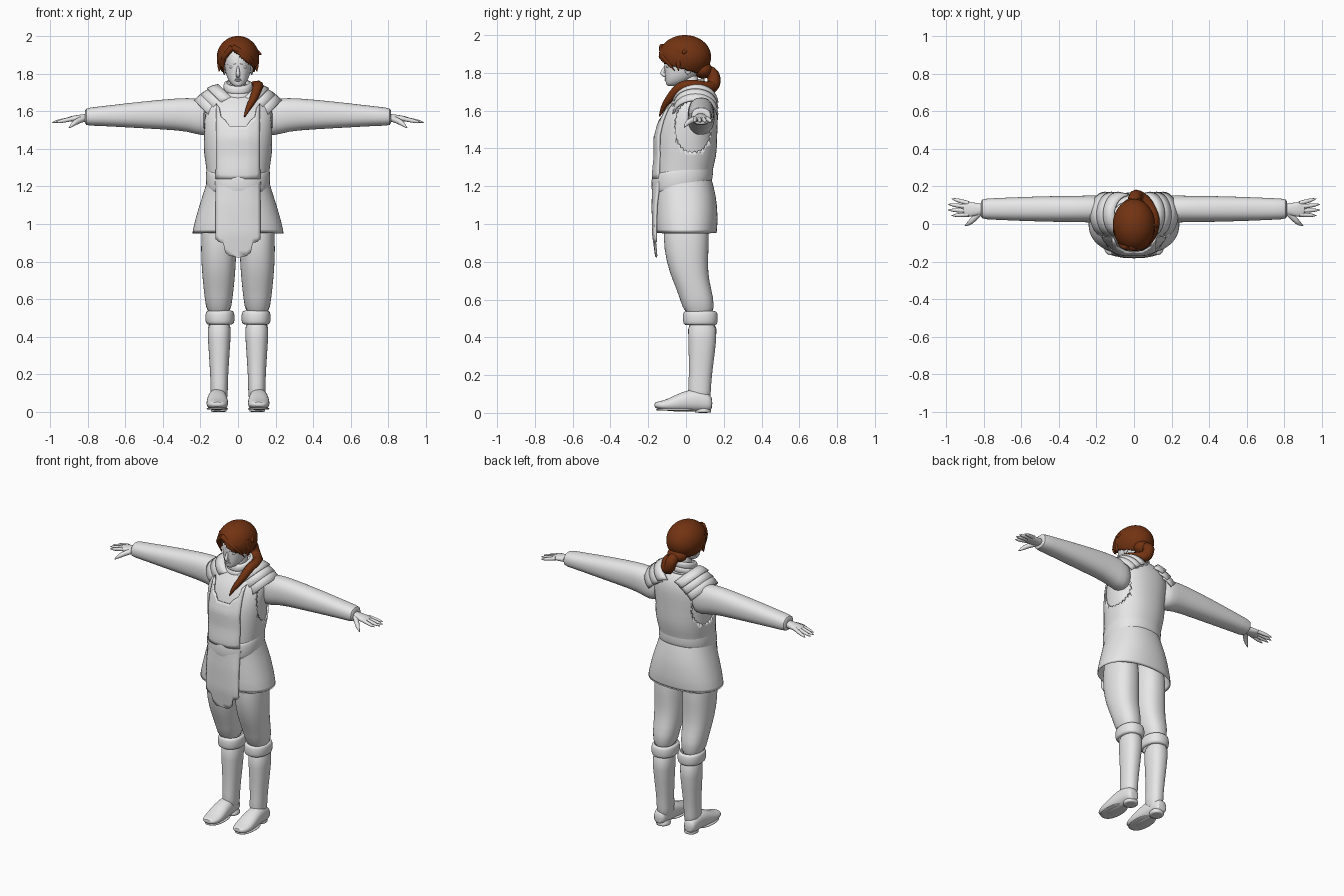
import bpy, bmesh, math
from mathutils import Vector

cube = bpy.data.objects.get("Cube")
if cube:
    bpy.data.objects.remove(cube)


def material(name, rgb):
    mat = bpy.data.materials.new(name)
    mat.use_nodes = True
    mat.diffuse_color = (*rgb, 1)
    mat.node_tree.nodes["Principled BSDF"].inputs["Base Color"].default_value = (*rgb, 1)
    return mat


GREY = material("pale grey", (.8, .8, .8))
BROWN = material("auburn hair", (.17, .033, .006))
SQUARE = .88
WAIST = 1.24


def select_only(ob):
    bpy.ops.object.select_all(action='DESELECT')
    bpy.context.view_layer.objects.active = ob
    ob.select_set(True)


def finish(ob, mat=GREY, solid=0, smooth=False, mirror=False):
    ob.data.materials.append(mat)
    select_only(ob)
    bpy.ops.object.shade_smooth_by_angle(angle=math.radians(50))
    if solid:
        thickness = ob.modifiers.new("thickness", 'SOLIDIFY')
        thickness.thickness = solid
    if smooth:
        subdivision = ob.modifiers.new("smooth", 'SUBSURF')
        subdivision.levels = subdivision.render_levels = 1
    if mirror:
        ob.modifiers.new("mirror", 'MIRROR').use_mirror_merge = False
    return ob


def from_bmesh(name, bm):
    bmesh.ops.recalc_face_normals(bm, faces=bm.faces)
    mesh = bpy.data.meshes.new(name)
    bm.to_mesh(mesh)
    bm.free()
    ob = bpy.data.objects.new(name, mesh)
    bpy.context.collection.objects.link(ob)
    return ob


def bridge(bm, rows, closed=False):
    for row, following in zip(rows, rows[1:]):
        for i in range(0 if closed else 1, len(row)):
            bm.faces.new((row[i - 1], row[i], following[i], following[i - 1]))


def signed_power(value):
    return math.copysign(abs(value) ** SQUARE, value)


def loft(name, rings, axis='z', aside=0, shear=0, caps=True, solid=0, mirror=False):
    """Skin rings of (position, centre, first radius, second radius); aside is the other centre."""
    bm = bmesh.new()
    loops = []
    sides = 28
    for place, centre, wide, deep in rings:
        loop = []
        for i in range(sides):
            turn = math.tau * i / sides
            a = aside + wide * signed_power(math.cos(turn))
            b = centre + deep * signed_power(math.sin(turn))
            co = {'z': (a, b, place + shear * b), 'x': (place, a, b), 'y': (a, place, b)}[axis]
            loop.append(bm.verts.new(co))
        loops.append(loop)
    bridge(bm, loops, closed=True)
    if caps:
        bm.faces.new(loops[0])
        bm.faces.new(loops[-1])
    return finish(from_bmesh(name, bm), solid=solid, smooth=True, mirror=mirror)


def band(name, height, centre, wide, deep, half, **options):
    """Rolled band whose section is a flattened half circle."""
    rings = []
    for step in range(-4, 5):
        angle = math.pi / 2 * step / 4
        inset = .018 * (1 - math.cos(angle) ** .5) if abs(step) < 4 else .018
        rings.append((height + half * math.sin(angle), centre, wide - inset, deep - inset))
    loft(name, rings, caps=False, **options)


def tube(name, points, thick, mat=GREY, mirror=False):
    """Strand through points, tapering towards its last one."""
    curve = bpy.data.curves.new(name, 'CURVE')
    curve.dimensions = '3D'
    curve.bevel_depth = thick
    curve.bevel_resolution = 3
    curve.use_fill_caps = True
    spline = curve.splines.new('NURBS')
    spline.points.add(len(points) - 1)
    for i, point in enumerate(points):
        spline.points[i].co = (*point, 1)
        spline.points[i].radius = 1.1 - (i / (len(points) - 1)) ** 3
    spline.order_u, spline.use_endpoint_u = 3, True
    ob = bpy.data.objects.new(name, curve)
    bpy.context.collection.objects.link(ob)
    select_only(ob)
    bpy.ops.object.convert(target='MESH')
    finish(bpy.context.object, mat, mirror=mirror)


def ball(name, place, size, mat=GREY, mirror=False):
    bm = bmesh.new()
    bmesh.ops.create_uvsphere(bm, u_segments=20, v_segments=12, radius=1)
    for vert in bm.verts:
        vert.co = Vector(place) + vert.co * Vector(size)
    finish(from_bmesh(name, bm), mat, mirror=mirror)


def front_depth(rings, x, z):
    """Depth of the front of a lofted body at (x, z)."""
    rings = sorted(rings)
    for low, high in zip(rings, rings[1:]):
        if z <= high[0]:
            break
    mix = (z - low[0]) / (high[0] - low[0])
    _, centre, wide, deep = Vector(low).lerp(Vector(high), mix)
    reach = min(abs(x) / wide, 1) ** (2 / SQUARE)
    return centre - deep * (1 - reach) ** (SQUARE / 2)


def front_plate(name, rings, outline, offset):
    """Plate over a body's front, from the waist to a mirrored (x, z) outline."""
    bm = bmesh.new()
    columns = []
    for x, end in [(-x, end) for x, end in reversed(outline)] + outline:
        heights = [WAIST + (end - WAIST) * i / 14 for i in range(15)]
        columns.append([bm.verts.new((x, front_depth(rings, x, z) - offset, z)) for z in heights])
    bridge(bm, columns)
    plate = finish(from_bmesh(name, bm), solid=.012)
    plate.modifiers["thickness"].offset = 0


# Torso with a sleeveless vest over it
torso = [(1.18, -.02, .15, .14), (1.27, -.02, .155, .145), (1.36, 0, .17, .155), (1.46, 0, .18, .155),
         (1.55, .015, .187, .145), (1.62, .03, .185, .13), (1.67, .045, .15, .1), (1.71, .045, .1, .07)]
loft("tunic", torso)
vest_rings = [(z, centre, wide + .01, deep + .01) for z, centre, wide, deep in torso]
vest = loft("vest", vest_rings, caps=False, solid=.01)
cutter = loft("armhole_cutter", [(side, 1.515, .11, .16) for side in (-.5, .5)], axis='x', aside=.035)
cutter.hide_render = True
armholes = vest.modifiers.new("armholes", 'BOOLEAN')
armholes.operation, armholes.object, armholes.solver = 'DIFFERENCE', cutter, 'EXACT'
select_only(vest)
for modifier in list(vest.modifiers):
    bpy.ops.object.modifier_apply(modifier=modifier.name)
bpy.data.objects.remove(cutter)
front_plate("chest_plate", vest_rings, [(.045, 1.52), (.065, 1.55), (.09, 1.57), (.1, 1.62), (.115, 1.64)], .003)

# Skirt, tabard and belt
skirt = [(1.28, -.02, .155, .145), (1.2, -.01, .172, .157), (1.1, 0, .208, .17), (.945, 0, .25, .167)]
loft("skirt", skirt, caps=False, solid=.01)
front_plate("tabard", skirt + [(.8, .01, .27, .157)],
            [(0, .825), (.045, .83), (.068, .85), (.078, .9), (.1, .905), (.118, .92)], .008)
band("belt", 1.25, -.02, .172, .164, .055, shear=.22)

# Layered shoulder guards
for layer in range(3):
    bm = bmesh.new()
    rows = []
    for slope in range(3):
        row = []
        for i in range(17):
            turn = math.pi * (i / 16 - .5)
            drop = .08 * (1 - math.cos(turn))
            out = .105 + .035 * layer + .03 * slope - drop
            up = 1.745 - .022 * layer - .007 * slope * (slope + 1) / 2 * (1 + layer / 2) - drop
            row.append(bm.verts.new((out, .05 + (.11 + .006 * slope) * math.sin(turn), up)))
        rows.append(row)
    bridge(bm, rows)
    finish(from_bmesh("shoulder_guards", bm), solid=.012, mirror=True)

# Sleeves and hands
loft("sleeves", [(.12, 1.56, .06, .08), (.19, 1.565, .075, .1), (.26, 1.583, .07, .09), (.4, 1.583, .07, .08),
                 (.6, 1.578, .064, .064), (.75, 1.573, .057, .05), (.82, 1.57, .054, .048), (.81, 1.57, .03, .02)],
     axis='x', aside=.08, mirror=True)
loft("palms", [(.79, 1.565, .03, .024), (.83, 1.563, .03, .02), (.87, 1.56, .042, .018), (.915, 1.557, .036, .01)],
     axis='x', aside=.078, mirror=True)
for i, name in enumerate(("index", "middle", "ring", "little")):
    spread = i - 1.5
    tip = Vector((.993 - .01 * spread ** 2, .09 + .03 * spread, 1.54))
    root = Vector((.88, .08 + .02 * spread, 1.56))
    tube(name + "_fingers", [root, root.lerp(tip, .4), root.lerp(tip, .8), tip], .011, mirror=True)
tube("thumbs", [(.82, .06, 1.56), (.85, .03, 1.55), (.88, 0, 1.53), (.9, -.01, 1.51)], .015, mirror=True)

# Trousers, knee cuffs and boots
loft("trousers", [(1.1, 0, .08, .11), (.93, 0, .095, .124), (.8, .005, .093, .11), (.7, .025, .085, .096),
                  (.62, .055, .076, .09), (.5, .075, .062, .08)], aside=.103, mirror=True)
band("knee_cuffs", .502, .076, .078, .093, .037, aside=.096, mirror=True)
loft("boot_shafts", [(.5, .085, .064, .078), (.4, .088, .062, .077), (.2, .077, .047, .059), (.12, .07, .046, .062),
                     (.04, .073, .045, .055)], aside=.1, mirror=True)
loft("boot_feet", [(.14, .05, .03, .03), (.12, .055, .042, .05), (.06, .07, .047, .06), (-.02, .06, .055, .055),
                   (-.1, .04, .06, .03), (-.15, .04, .046, .02), (-.168, .042, .025, .012)],
     axis='y', aside=.11, mirror=True)
loft("boot_heels", [(z, .09, .042, .044) for z in (0, .005, .04)], aside=.102, mirror=True)
loft("boot_soles", [(z, -.055, .057, .104) for z in (.012, .015, .027)], aside=.11, mirror=True)

# Neck, rolled collar and head
loft("neck", [(1.66, .035, .05, .05), (1.82, .015, .045, .05)])
band("collar_base", 1.69, .02, .085, .085, .02, shear=.28)
band("collar_roll", 1.725, .02, .078, .08, .022, shear=.28)
loft("head", [(1.73, -.075, .014, .02), (1.737, -.07, .03, .036), (1.76, -.045, .05, .064), (1.79, -.025, .063, .086),
              (1.83, -.01, .071, .105), (1.9, 0, .08, .115), (1.96, 0, .06, .085)])
tube("nose", [(0, -.1, 1.787), (0, -.13, 1.79), (0, -.118, 1.82), (0, -.105, 1.85)], .011)
for name, height in (("upper_lip", 1.772), ("lower_lip", 1.763)):
    ball(name, (0, -.105, height), (.018, .009, .005))
ball("eyes", (.032, -.097, 1.835), (.016, .01, .008), mirror=True)
tube("brows", [(.012, -.11, 1.85), (.034, -.105, 1.857), (.056, -.085, 1.85)], .004, mirror=True)
ball("ears", (.073, .01, 1.82), (.008, .018, .028), mirror=True)

# Hair cap with a swept opening over the face
bm = bmesh.new()
bmesh.ops.create_uvsphere(bm, u_segments=64, v_segments=48, radius=1)
away = []
for vert in bm.verts:
    vert.co = Vector((0, -.006, 1.885)) + vert.co * Vector((.113, .139, .115))
for face in bm.faces:
    x, y, z = face.calc_center_median()
    opening = y < -.04 and abs(x) < .085 and z < 1.925 - .8 * abs(x + .03)
    if opening or z < 1.815 - .3 * y:
        away.append(face)
bmesh.ops.delete(bm, geom=away, context='FACES')
finish(from_bmesh("hair_cap", bm), BROWN, solid=.012)

# Loose locks and the tied tail over the left shoulder
parting = (-.03, -.125, 1.94)
tube("left_fringe", [parting, (.03, -.13, 1.91), (.08, -.1, 1.86), (.09, -.06, 1.81)], .015, BROWN)
tube("right_fringe", [parting, (-.06, -.12, 1.91), (-.085, -.08, 1.86), (-.075, -.06, 1.8)], .015, BROWN)
tube("side_locks", [(.085, -.04, 1.92), (.1, -.04, 1.86), (.1, -.04, 1.81)], .02, BROWN, mirror=True)
tube("stray_lock", [(.09, 0, 1.92), (.11, -.01, 1.91), (.125, -.02, 1.9)], .014, BROWN)
ball("hair_knot", (0, .09, 1.815), (.065, .05, .045), BROWN)
tube("hair_tail", [(0, .08, 1.81), (0, .145, 1.81), (.02, .15, 1.73), (.07, .11, 1.72), (.108, .04, 1.735),
                   (.105, -.03, 1.73), (.085, -.085, 1.67), (.05, -.125, 1.61), (.035, -.14, 1.57)], .032, BROWN)
